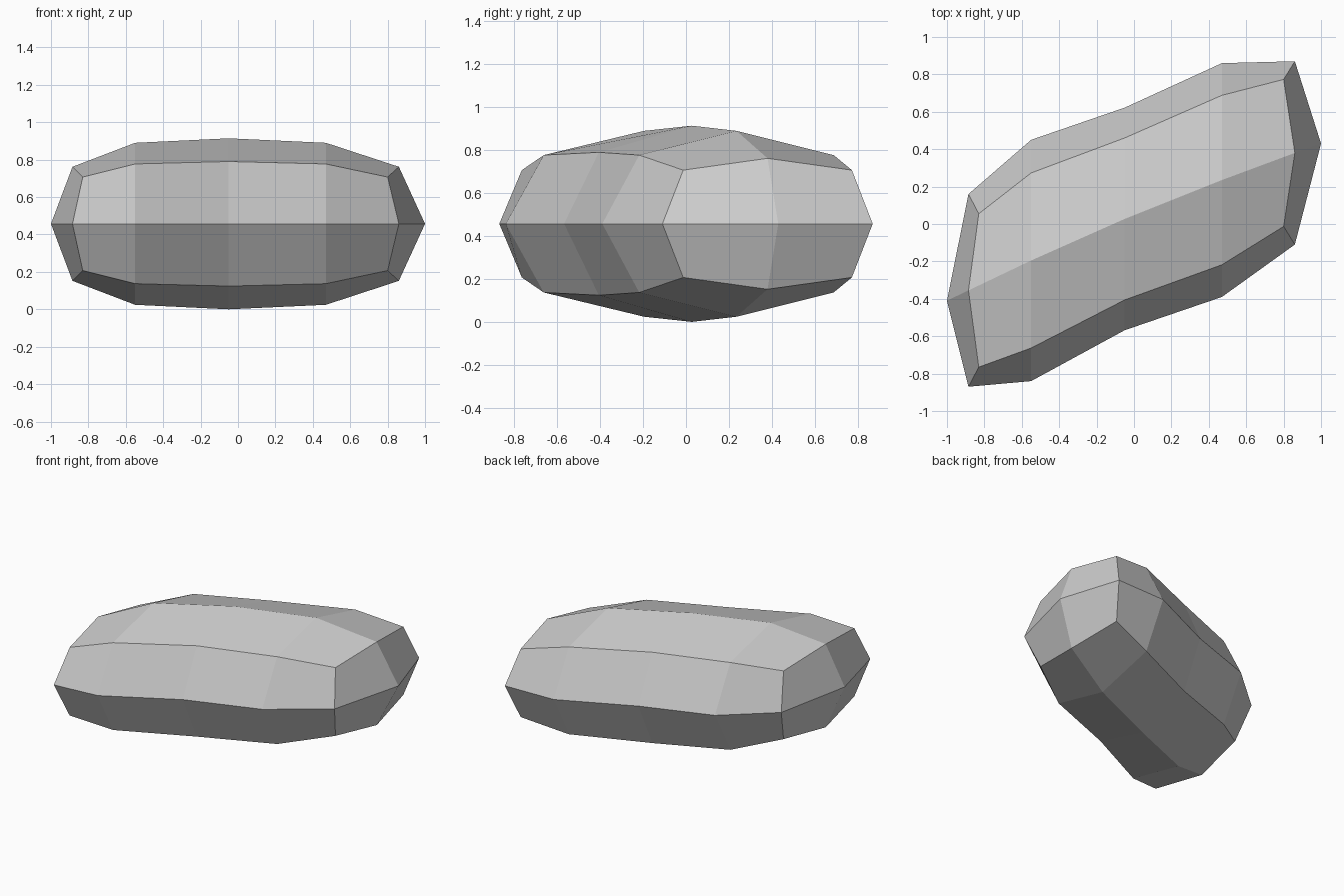
import bpy
import bmesh
from mathutils import Vector

if "Cube" in bpy.data.objects:
    bpy.data.objects.remove(bpy.data.objects["Cube"], do_unlink=True)

MID = 0.457  # height of the widest line

# Cross-sections from right end to left end:
# x of ridge and sides, x of shoulders, centre y,
# ridge height, shoulder height, shoulder half-width, side half-width
SECTIONS = [
    (-0.885, -0.83, -0.355, 0.305, 0.25, 0.41, 0.515),
    (-0.55, -0.55, -0.195, 0.433, 0.32, 0.468, 0.645),
    (-0.05, -0.05, 0.027, 0.457, 0.333, 0.433, 0.595),
    (0.47, 0.47, 0.235, 0.433, 0.32, 0.453, 0.625),
    (0.86, 0.80, 0.38, 0.305, 0.25, 0.393, 0.49),
]
TIPS = [(-1.0, -0.41), (1.0, 0.43)]


def section_ring(bm, section):
    """Eight-sided ring: ridge, shoulder, side, and their mirrored twins."""
    x, shoulder_x, y, ridge, shoulder, shoulder_w, side_w = section
    points = [
        (x, 0, ridge), (shoulder_x, shoulder_w, shoulder),
        (x, side_w, 0), (shoulder_x, shoulder_w, -shoulder),
        (x, 0, -ridge), (shoulder_x, -shoulder_w, -shoulder),
        (x, -side_w, 0), (shoulder_x, -shoulder_w, shoulder),
    ]
    return [bm.verts.new(Vector((px, y + py, MID + pz))) for px, py, pz in points]


bm = bmesh.new()
rings = [section_ring(bm, s) for s in SECTIONS]

# Long sides of the stone
for a, b in zip(rings, rings[1:]):
    for i in range(8):
        j = (i + 1) % 8
        bm.faces.new((a[i], a[j], b[j], b[i]))

# Pointed ends, four quads each around the tip
for ring, (x, y) in zip((rings[0], rings[-1]), TIPS):
    tip = bm.verts.new((x, y, MID))
    for i in range(0, 8, 2):
        bm.faces.new((tip, ring[i], ring[i + 1], ring[(i + 2) % 8]))

bmesh.ops.recalc_face_normals(bm, faces=bm.faces)
mesh = bpy.data.meshes.new("stone")
bm.to_mesh(mesh)
bm.free()

# Plain grey stone colour
grey = bpy.data.materials.new("stone grey")
grey.use_nodes = True
colour = (0.6, 0.6, 0.6, 1.0)
grey.diffuse_color = colour
grey.node_tree.nodes["Principled BSDF"].inputs["Base Color"].default_value = colour
mesh.materials.append(grey)

stone = bpy.data.objects.new("stone", mesh)
bpy.context.collection.objects.link(stone)
